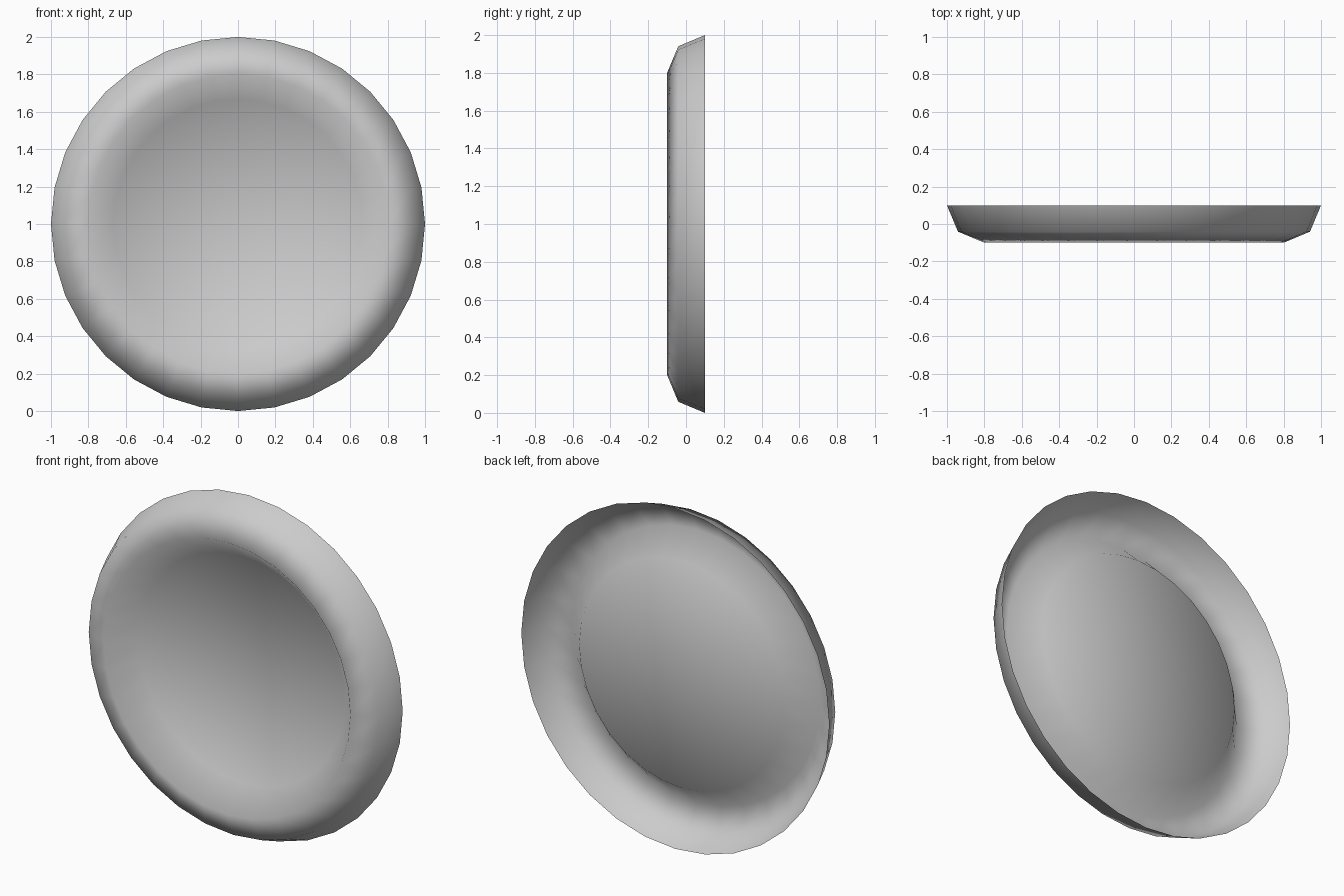
import bpy, bmesh, math

if "Cube" in bpy.data.objects:
    bpy.data.objects.remove(bpy.data.objects["Cube"])

SEGMENTS = 32
CENTRE_Z = 1.0
# Profile from the rear rim, over the front ridge, down the inner wall: (radius, y)
PROFILE = [(1.0, 0.1), (0.941, -0.041), (0.8, -0.1), (0.667, 0.038)]
FLOOR_Y = 0.038

bm = bmesh.new()


def ring(radius, y):
    return [bm.verts.new((radius * math.sin(2 * math.pi * i / SEGMENTS), y,
                          CENTRE_Z + radius * math.cos(2 * math.pi * i / SEGMENTS)))
            for i in range(SEGMENTS)]


# Rounded rim and inner wall as a single revolved sheet
rings = [ring(r, y) for r, y in PROFILE]
for a, b in zip(rings, rings[1:]):
    for i in range(SEGMENTS):
        j = (i + 1) % SEGMENTS
        bm.faces.new((a[i], a[j], b[j], b[i]))

# Flat floor of the dish
centre = bm.verts.new((0, FLOOR_Y, CENTRE_Z))
last = rings[-1]
for i in range(SEGMENTS):
    bm.faces.new((last[i], last[(i + 1) % SEGMENTS], centre))

# Make the outside face the front, with smooth shading
bm.normal_update()
if bm.faces[:][-1].normal.y > 0:
    bmesh.ops.reverse_faces(bm, faces=bm.faces[:])
for f in bm.faces:
    f.smooth = True

mesh = bpy.data.meshes.new("dish")
bm.to_mesh(mesh)
bm.free()
dish = bpy.data.objects.new("dish", mesh)
bpy.context.collection.objects.link(dish)
